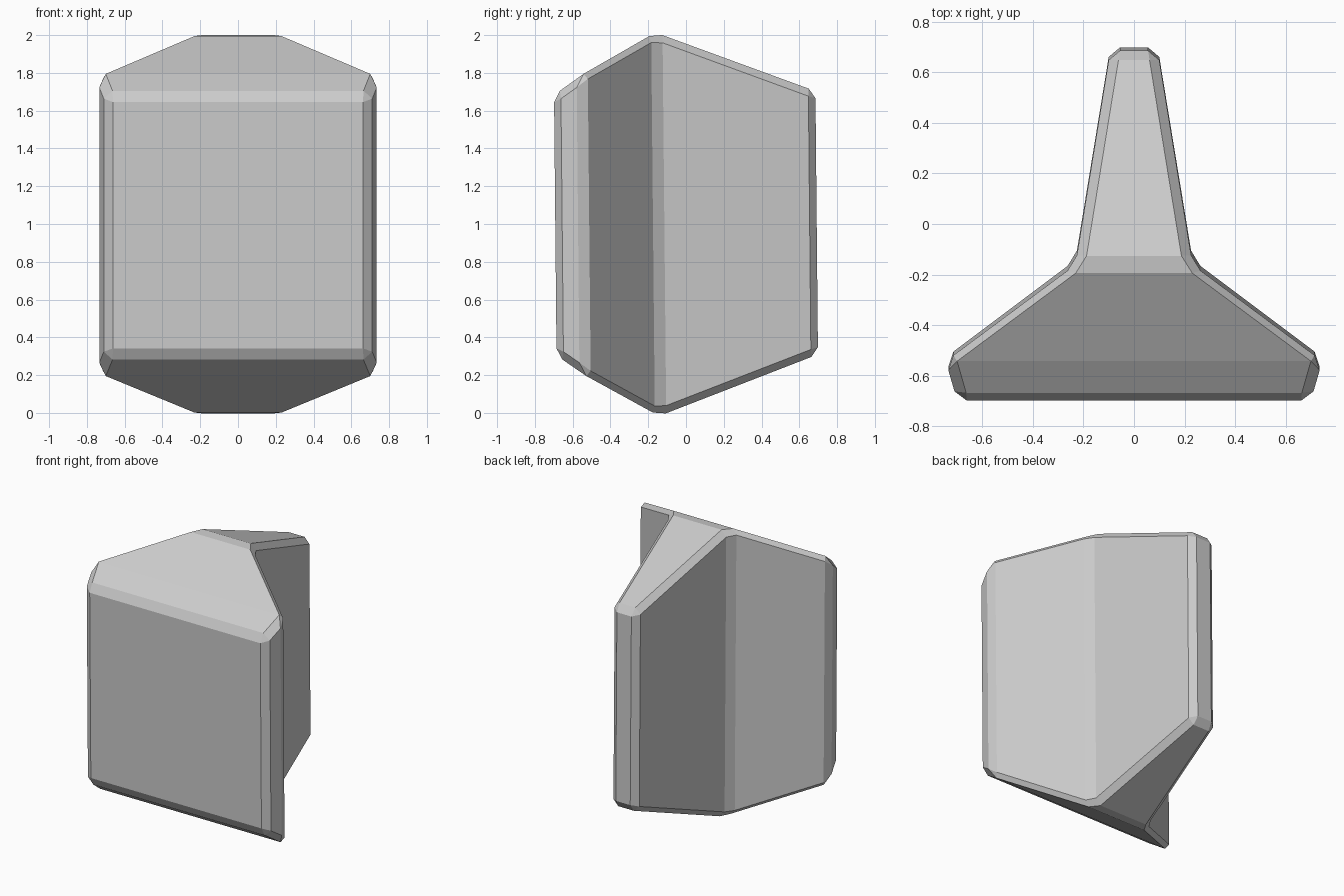
import bpy, bmesh, math
from mathutils import Matrix

if "Cube" in bpy.data.objects:
    bpy.data.objects.remove(bpy.data.objects["Cube"])

# Plain grey material
grey = bpy.data.materials.new("light_grey")
grey.use_nodes = True
colour = (0.6, 0.6, 0.6, 1)
grey.diffuse_color = colour
grey.node_tree.nodes["Principled BSDF"].inputs["Base Color"].default_value = colour

# Cross-sections from front to back: half width, depth, half height
sections = [(0.70, -0.692, 0.69), (0.745, -0.535, 0.80),
            (0.232, -0.152, 1.015), (0.094, 0.692, 0.697)]

# Flared front plate narrowing into a rear fin
bm = bmesh.new()
rings = [[bm.verts.new((sx * w, y, sz * h))
          for sx, sz in ((-1, -1), (1, -1), (1, 1), (-1, 1))]
         for w, y, h in sections]
for a, b in zip(rings, rings[1:]):
    for i in range(4):
        j = (i + 1) % 4
        bm.faces.new((a[i], a[j], b[j], b[i]))
bm.faces.new(rings[0])
bm.faces.new(rings[-1])
bmesh.ops.recalc_face_normals(bm, faces=bm.faces)

# Slight backward lean, then lift onto the ground
bmesh.ops.transform(bm, verts=bm.verts,
                    matrix=Matrix.Translation((0, 0, 1)) @ Matrix.Rotation(math.radians(0.55), 4, "X"))

mesh = bpy.data.meshes.new("wedge_body")
bm.to_mesh(mesh)
bm.free()
mesh.materials.append(grey)
body = bpy.data.objects.new("wedge_body", mesh)
bpy.context.collection.objects.link(body)

# Chamfered edges
bevel = body.modifiers.new("chamfer", "BEVEL")
bevel.width = 0.038
bevel.segments = 1
bevel.limit_method = "ANGLE"
bevel.angle_limit = math.radians(25)
